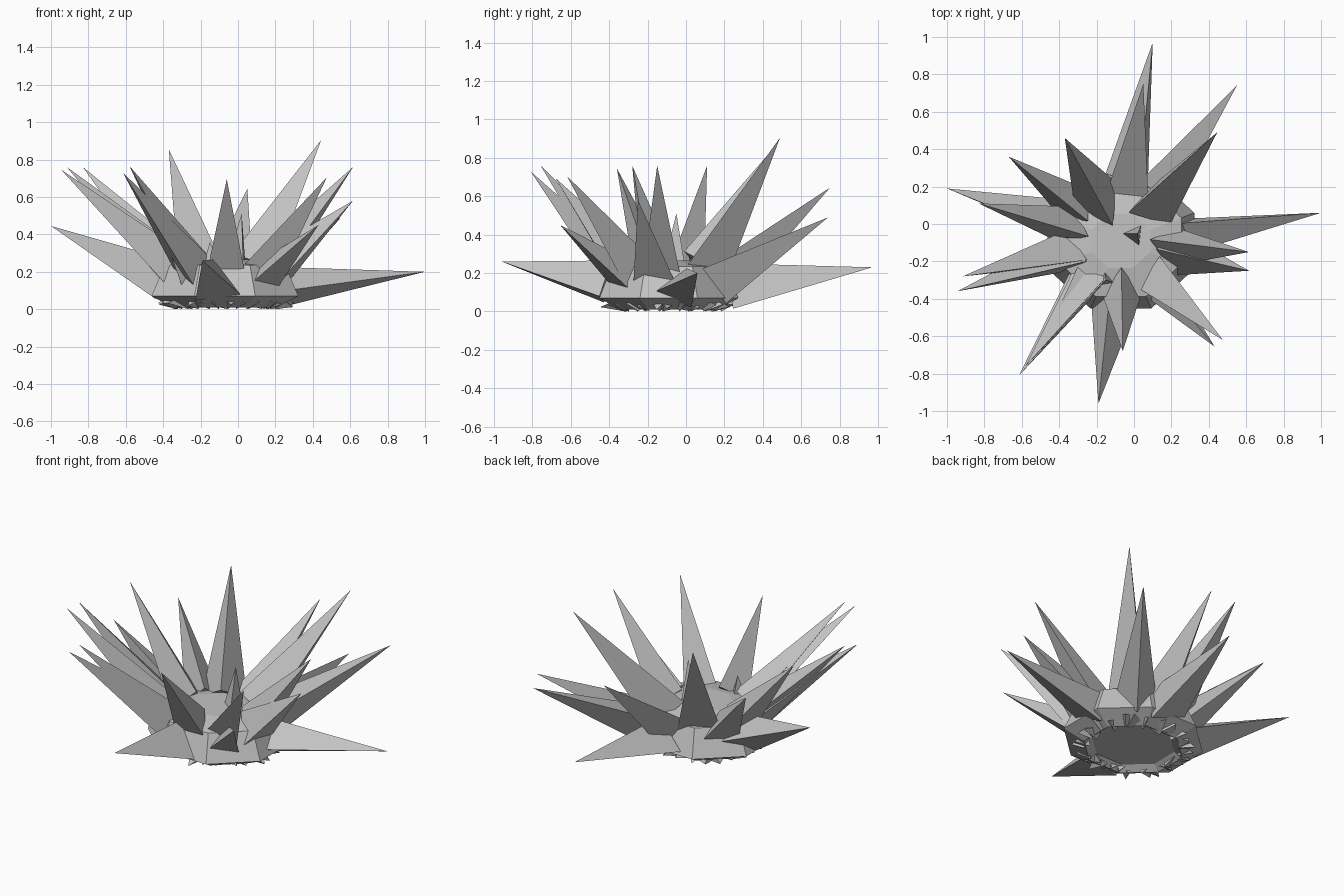
import bpy
import math
import random
from mathutils import Vector

random.seed(4)
if "Cube" in bpy.data.objects:
    bpy.data.objects.remove(bpy.data.objects["Cube"], do_unlink=True)

stone = bpy.data.materials.new("grey_stone")
stone.use_nodes = True
stone.diffuse_color = (0.55, 0.55, 0.55, 1)
shader = next(n for n in stone.node_tree.nodes if n.type == "BSDF_PRINCIPLED")
shader.inputs["Base Color"].default_value = stone.diffuse_color

ORIGIN = Vector((-0.07, -0.09, 0.1))


def add_part(name, verts, faces):
    mesh = bpy.data.meshes.new(name)
    mesh.from_pydata(verts, [], faces)
    mesh.materials.append(stone)
    part = bpy.data.objects.new(name, mesh)
    bpy.context.scene.collection.objects.link(part)
    return part


def add_spike(name, base, tip, radius, twist):
    """Three-sided spike; twist turns its base about its own axis."""
    axis = (tip - base).normalized()
    side = Vector((0, 0, 1)).cross(axis).normalized()
    up = axis.cross(side)
    verts = []
    for k in range(3):
        a = math.radians(twist + 120 * k)
        corner = base + radius * (math.cos(a) * side + math.sin(a) * up)
        corner.z = max(corner.z, 0)
        verts.append(corner)
    verts.append(tip)
    add_part(name, verts, [(2, 1, 0), (0, 1, 3), (1, 2, 3), (2, 0, 3)])


# Faceted core with a hollowed underside: (radius, height) rings
SIDES = 8
profile = [(0.25, 0.04), (0.3, 0.01), (0.425, 0.07), (0.35, 0.235), (0.17, 0.265)]
verts, faces = [], []
for radius, height in profile:
    for k in range(SIDES):
        a = math.tau * (k + 0.5) / SIDES
        verts.append((ORIGIN.x + radius * math.cos(a),
                      ORIGIN.y + radius * 0.92 * math.sin(a), height))
for ring in range(len(profile) - 1):
    for k in range(SIDES):
        a, b = ring * SIDES + k, ring * SIDES + (k + 1) % SIDES
        faces.append((a, b, b + SIDES, a + SIDES))
faces.append(tuple(reversed(range(SIDES))))
faces.append(tuple(range(len(verts) - SIDES, len(verts))))
add_part("core", verts, faces)

# Large spikes by side: tip position, base radius, twist
spikes = {
    "back_spike": [
        (0.10, 0.97, 0.23, 0.14, 110), (0.05, 0.75, 0.645, 0.13, 30),
        (0.55, 0.74, 0.49, 0.13, 30), (0.445, 0.49, 0.905, 0.14, 60),
        (-0.37, 0.46, 0.855, 0.15, 90), (-0.67, 0.36, 0.61, 0.12, 80)],
    "left_spike": [
        (1.0, 0.06, 0.2, 0.12, 66), (0.615, -0.15, 0.76, 0.12, 80),
        (0.615, -0.25, 0.58, 0.13, 90)],
    "front_spike": [
        (0.475, -0.62, 0.705, 0.12, 45), (0.43, -0.655, 0.45, 0.1, 80),
        (-0.06, -0.68, 0.695, 0.12, 90), (-0.19, -0.96, 0.26, 0.14, 98),
        (-0.615, -0.81, 0.73, 0.12, 60), (-0.58, -0.76, 0.765, 0.11, 60),
        (-0.42, -0.49, 0.47, 0.1, 30)],
    "right_spike": [
        (-0.945, -0.36, 0.745, 0.12, 65), (-0.915, -0.28, 0.76, 0.12, 60),
        (-0.83, 0.11, 0.76, 0.12, 80), (-1.0, 0.19, 0.445, 0.13, 60)],
    "crown_shard": [
        (0.02, -0.05, 0.51, 0.06, 60), (-0.15, -0.3, 0.36, 0.05, 0),
        (0.18, -0.1, 0.36, 0.05, 90), (0.01, 0.23, 0.3, 0.05, 30)],
}
for name, rows in spikes.items():
    for x, y, z, radius, twist in rows:
        tip = Vector((x, y, z))
        d = (tip - ORIGIN).normalized()
        base = ORIGIN + Vector((0.34 * d.x, 0.34 * d.y, 0.17 * d.z))
        add_spike(name, base, tip, radius, twist)

# Small broken shards around the underside
SHARDS = 26
for k in range(SHARDS):
    a = math.tau * (k + random.uniform(-0.3, 0.3)) / SHARDS
    out = Vector((math.cos(a), 0.92 * math.sin(a), 0))
    base = ORIGIN + out * random.uniform(0.25, 0.3)
    base.z = 0.04
    tip = ORIGIN + out * random.uniform(0.35, 0.39)
    tip.z = random.uniform(0.01, 0.04)
    add_spike("underside_shard", base, tip, 0.06, random.uniform(0, 120))
